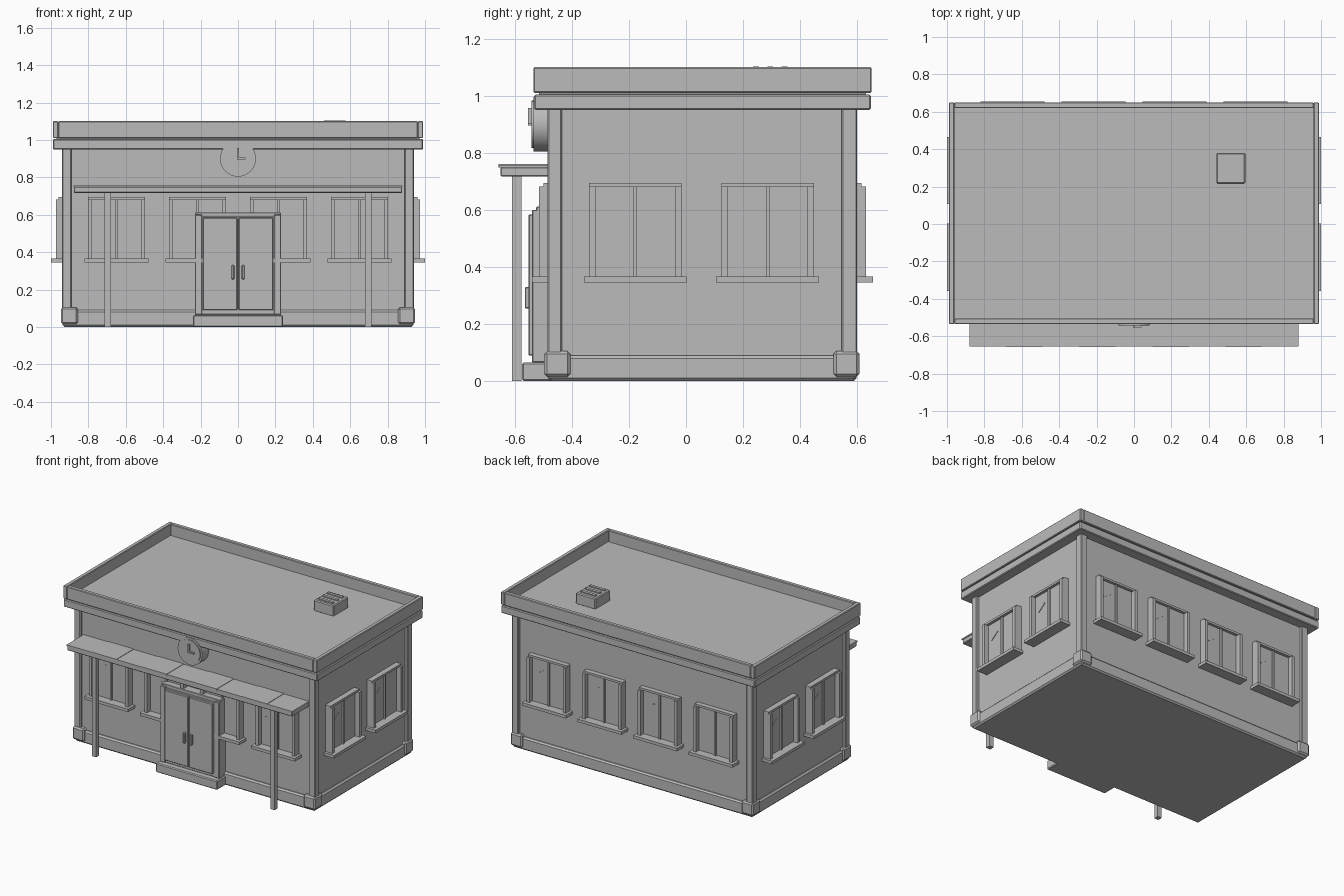
import bpy
import bmesh
from math import pi, radians
from mathutils import Matrix, Vector

cube = bpy.data.objects.get("Cube")
if cube:
    bpy.data.objects.remove(cube, do_unlink=True)

GREY = (0.5, 0.5, 0.5, 1)
grey = bpy.data.materials.new("plain grey")
grey.diffuse_color = GREY
grey.use_nodes = True
grey.node_tree.nodes["Principled BSDF"].inputs["Base Color"].default_value = GREY


def add_box(bm, x, y, z, tilt=0):
    """Add a box spanning the x, y and z ranges, tilted about its y axis."""
    centre = Vector([(a + b) / 2 for a, b in (x, y, z)])
    size = [b - a for a, b in (x, y, z)]
    bmesh.ops.create_cube(bm, size=1, matrix=Matrix.Translation(centre)
                          @ Matrix.Rotation(tilt, 4, 'Y') @ Matrix.Diagonal((*size, 1)))


def finish(name, bm, bevel=0.0, matrix=None):
    mesh = bpy.data.meshes.new(name)
    bm.to_mesh(mesh)
    bm.free()
    mesh.materials.append(grey)
    ob = bpy.data.objects.new(name, mesh)
    bpy.context.collection.objects.link(ob)
    if matrix:
        ob.matrix_world = matrix
    if bevel:
        mod = ob.modifiers.new("soft edges", 'BEVEL')
        mod.width = bevel
        mod.segments = 1
        mod.limit_method = 'ANGLE'
    return ob


def box(name, x, y, z, bevel=0.0):
    bm = bmesh.new()
    add_box(bm, x, y, z)
    return finish(name, bm, bevel)


def disc(name, radius, y, z, segments=32):
    bm = bmesh.new()
    spin = Matrix.Translation((0, sum(y) / 2, z)) @ Matrix.Rotation(pi / 2, 4, 'X')
    bmesh.ops.create_cone(bm, cap_ends=True, segments=segments, radius1=radius,
                          radius2=radius, depth=y[1] - y[0], matrix=spin)
    ob = finish(name, bm)
    bpy.ops.object.select_all(action='DESELECT')
    ob.select_set(True)
    bpy.context.view_layer.objects.active = ob
    bpy.ops.object.shade_smooth_by_angle(angle=radians(35))
    return ob


# Walls and plinth
box("walls", (-0.92, 0.92), (-0.465, 0.58), (0.01, 0.97))
box("plinth", (-0.937, 0.937), (-0.483, 0.597), (0, 0.09), 0.01)

# Corner pilasters with foot blocks
for side, sx in (("left", 1), ("right", -1)):
    for end, y0, y1 in (("front", -0.485, -0.435), ("back", 0.545, 0.6)):
        x = sorted((sx * 0.89, sx * 0.94))
        box(f"{end}_{side}_pilaster", x, (y0, y1), (0.05, 0.96), 0.005)
        foot = (-0.497, -0.405) if end == "front" else (0.517, 0.608)
        x = sorted((sx * 0.855, sx * 0.947))
        box(f"{end}_{side}_foot_block", x, foot, (0.015, 0.105), 0.01)

# Cornice, roof deck and parapet
box("cornice", (-0.99, 0.99), (-0.532, 0.648), (0.95, 1.004), 0.005)
box("roof_deck", (-0.97, 0.97), (-0.515, 0.63), (0.99, 1.02))
bm = bmesh.new()
for sx in (-1, 1):
    add_box(bm, sorted((sx * 0.99, sx * 0.96)), (-0.535, 0.65), (1.01, 1.1))
for y in ((-0.535, -0.505), (0.62, 0.65)):
    add_box(bm, (-0.96, 0.96), y, (1.01, 1.1))
finish("parapet", bm, 0.004)

# Roof vent with slats
box("roof_vent", (0.44, 0.595), (0.215, 0.38), (1.015, 1.095), 0.006)
bm = bmesh.new()
for y in (0.245, 0.295, 0.345):
    add_box(bm, (0.46, 0.575), (y - 0.01, y + 0.01), (1.09, 1.103))
finish("vent_slats", bm)


def window(name, place, angle, half):
    """Window facing -y in its own frame, with its back on the wall plane."""
    m = Matrix.Translation(place) @ Matrix.Rotation(angle, 4, 'Z')
    bm = bmesh.new()
    for s in (-1, 1):
        add_box(bm, sorted((s * half, s * (half - 0.022))), (-0.05, 0.01), (0.36, 0.682))
    add_box(bm, (-half, half), (-0.035, 0.01), (0.68, 0.695))
    add_box(bm, (-half - 0.018, half + 0.018), (-0.075, 0.01), (0.345, 0.366))
    finish(name + "_frame", bm, matrix=m)
    bm = bmesh.new()
    add_box(bm, (-half + 0.02, half - 0.02), (-0.015, 0.01), (0.36, 0.685))
    finish(name + "_glass", bm, matrix=m)
    bm = bmesh.new()
    add_box(bm, (-0.006, 0.006), (-0.026, 0), (0.36, 0.685))
    finish(name + "_mullion", bm, matrix=m)
    bm = bmesh.new()
    add_box(bm, (-half * 0.7, -half * 0.25), (-0.019, -0.01), (0.577, 0.583), radians(-35))
    finish(name + "_glint", bm, matrix=m)


# Windows on all four sides
for i, x in enumerate((-0.65, -0.217, 0.217, 0.65), 1):
    window(f"front_window_{i}", (x, -0.465, 0), 0, 0.153)
    window(f"back_window_{i}", (x, 0.58, 0), pi, 0.153)
for i, y in enumerate((-0.178, 0.286), 1):
    window(f"left_window_{i}", (0.924, y, 0), pi / 2, 0.162)
    window(f"right_window_{i}", (-0.924, y, 0), -pi / 2, 0.162)

# Entrance step, door surround, leaves and handles
box("entrance_step", (-0.24, 0.24), (-0.575, -0.46), (0, 0.065), 0.006)
bm = bmesh.new()
for s in (-1, 1):
    add_box(bm, sorted((s * 0.23, s * 0.192)), (-0.54, -0.46), (0.065, 0.6))
add_box(bm, (-0.23, 0.23), (-0.525, -0.46), (0.585, 0.612))
add_box(bm, (-0.2, 0.2), (-0.535, -0.46), (0.065, 0.59))
finish("door_surround", bm, 0.003)
for side, s in (("left", 1), ("right", -1)):
    box(f"{side}_door_leaf", sorted((s * 0.004, s * 0.187)), (-0.552, -0.5), (0.09, 0.584), 0.003)
    box(f"{side}_door_handle", sorted((s * 0.02, s * 0.034)), (-0.565, -0.54), (0.255, 0.33), 0.003)
    box(f"{side}_awning_post", sorted((s * 0.68, s * 0.713)), (-0.61, -0.577), (0, 0.72))

# Awning with alternating panels
box("awning_slab", (-0.877, 0.877), (-0.65, -0.46), (0.717, 0.75), 0.004)
COUNT = 9
step = 1.76 / COUNT
for i in range(COUNT):
    x = -0.88 + i * step
    raised = 0.003 * (i % 2)
    box(f"awning_panel_{i + 1}", (x, x + step), (-0.654 - raised, -0.46), (0.748, 0.757 + raised))

# Wall clock
disc("clock_rim", 0.096, (-0.535, -0.46), 0.9)
disc("clock_face", 0.083, (-0.542, -0.5), 0.9)
box("clock_minute_hand", (-0.005, 0.005), (-0.553, -0.54), (0.9, 0.957))
box("clock_hour_hand", (-0.005, 0.04), (-0.553, -0.54), (0.895, 0.905))
